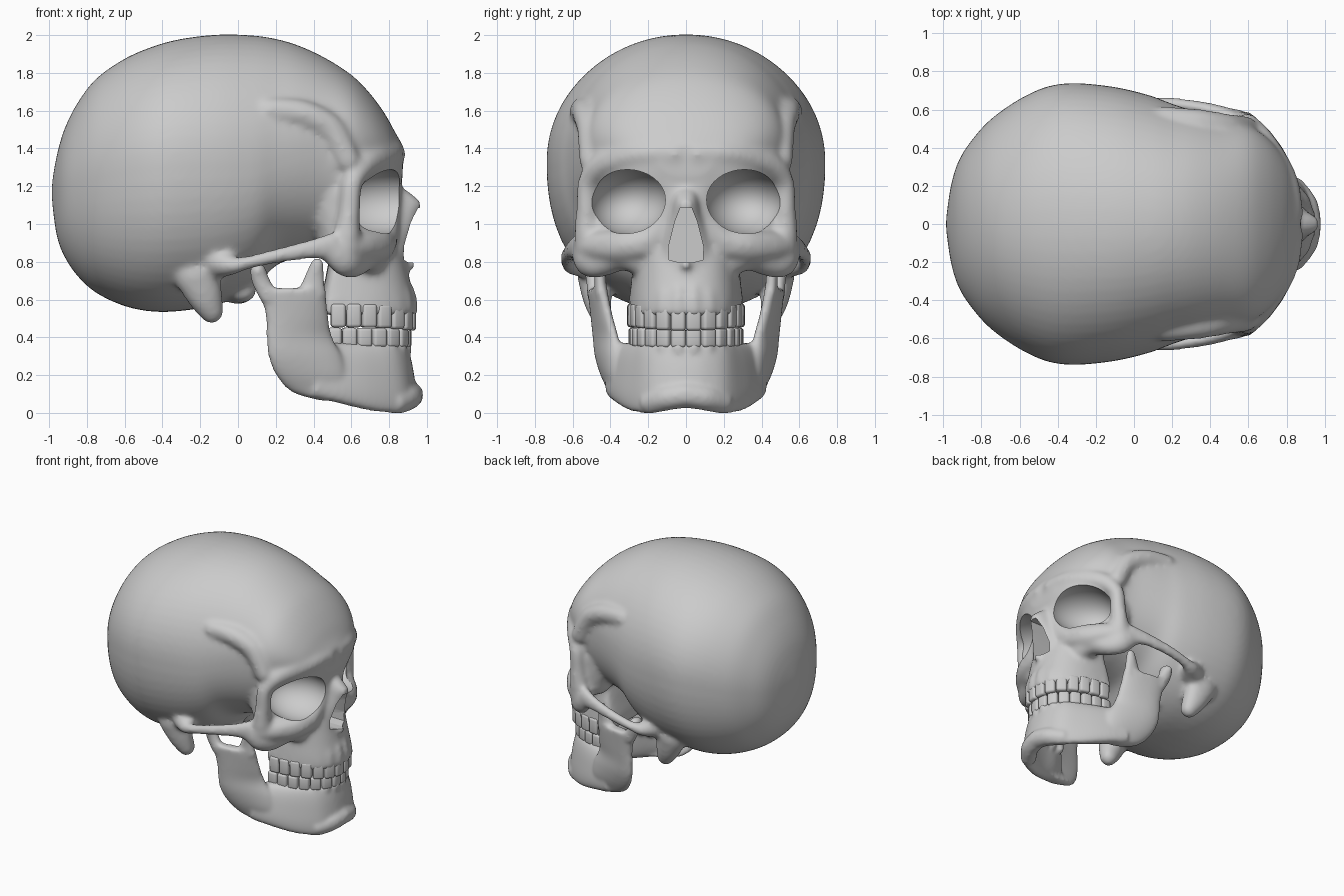
import bpy, bmesh, math
from mathutils import Vector, Matrix

if "Cube" in bpy.data.objects:
    bpy.data.objects.remove(bpy.data.objects["Cube"])


def spline(pts, n):
    """Catmull-Rom through tuples of any length."""
    out = []
    for i in range(len(pts) - 1):
        p0, p1, p2 = pts[max(i - 1, 0)], pts[i], pts[i + 1]
        p3 = pts[min(i + 2, len(pts) - 1)]
        for k in range(n):
            t = k / n
            out.append(tuple(0.5 * (2 * b + (c - a) * t + (2 * a - 5 * b + 4 * c - d) * t * t
                       + (3 * b - a - 3 * c + d) * t ** 3) for a, b, c, d in zip(p0, p1, p2, p3)))
    return out + [tuple(pts[-1])]


def superellipse(t, e):
    c, s = math.cos(t), math.sin(t)
    return math.copysign(abs(c) ** (2 / e), c), math.copysign(abs(s) ** (2 / e), s)


ANGLES = [2 * math.pi * i / 64 for i in range(64)]


def loft(bm, rings):
    rows = [[bm.verts.new(p) for p in r] for r in rings]
    n = len(rows[0])
    faces = [bm.faces.new((a[i], a[(i + 1) % n], b[(i + 1) % n], b[i]))
             for a, b in zip(rows, rows[1:]) for i in range(n)]
    faces += [bm.faces.new(rows[0][::-1]), bm.faces.new(rows[-1])]
    bmesh.ops.recalc_face_normals(bm, faces=faces)


def stroke(bm, pts, n=7):
    """Bony ridge: overlapping ellipsoids (x, y, z, rx, ry, rz), on both sides."""
    for p in spline([q if len(q) == 6 else q + (q[3], q[3]) for q in pts], n):
        for s in (1, -1):
            m = Matrix.Translation((p[0], p[1] * s, p[2])) @ Matrix.Diagonal((p[3], p[4], p[5], 1))
            bmesh.ops.create_icosphere(bm, subdivisions=2, radius=1, matrix=m)


def to_object(bm, name):
    me = bpy.data.meshes.new(name)
    bm.to_mesh(me)
    bm.free()
    ob = bpy.data.objects.new(name, me)
    bpy.context.collection.objects.link(ob)
    return ob


def shade(ob, deg):
    bpy.ops.object.select_all(action='DESELECT')
    ob.select_set(True)
    bpy.context.view_layer.objects.active = ob
    bpy.ops.object.shade_smooth_by_angle(angle=math.radians(deg))


def fuse(ob, voxel, smooth, cutter=None):
    """Melt overlapping parts to one skin, then cut the openings."""
    m = ob.modifiers.new("fuse", 'REMESH')
    m.mode, m.voxel_size = 'VOXEL', voxel
    m = ob.modifiers.new("soften", 'SMOOTH')
    m.factor, m.iterations = 0.5, smooth
    if cutter:
        m = ob.modifiers.new("openings", 'BOOLEAN')
        m.operation, m.object, m.solver = 'DIFFERENCE', cutter, 'EXACT'
    dg = bpy.context.evaluated_depsgraph_get()
    me = bpy.data.meshes.new_from_object(ob.evaluated_get(dg))
    ob.modifiers.clear()
    ob.data = me
    shade(ob, 40)


# braincase: x, half width, bottom, top, widest height
bm = bmesh.new()
case = [(-.985, .03, 1.12, 1.22, 1.17), (-.96, .2, .94, 1.36, 1.18), (-.92, .33, .83, 1.5, 1.2),
        (-.85, .44, .725, 1.64, 1.23), (-.75, .55, .635, 1.77, 1.26), (-.6, .655, .565, 1.875, 1.3),
        (-.45, .722, .536, 1.94, 1.32), (-.3, .738, .54, 1.98, 1.33), (-.1, .718, .575, 2.003, 1.33),
        (.08, .675, .66, 1.998, 1.33), (.2, .63, .78, 1.98, 1.36), (.32, .59, .82, 1.945, 1.4),
        (.46, .545, .84, 1.88, 1.43), (.6, .515, .88, 1.79, 1.43), (.7, .45, .92, 1.69, 1.42),
        (.78, .36, .98, 1.58, 1.39), (.835, .26, 1.1, 1.48, 1.36), (.872, .14, 1.25, 1.42, 1.35)]
rings = []
for x, w, lo, hi, mid in spline(case, 4):
    ring = []
    for a in ANGLES:
        c, s = superellipse(a, 2.05 if a < math.pi else 2.3)
        ring.append((x, w * c, mid + s * (hi - mid if s > 0 else mid - lo)))
    rings.append(ring)
loft(bm, rings)

# upper jaw block and nose bridge: z, front, half width, back
jaw = [(.52, .945, .3, .48), (.6, .935, .3, .48), (.7, .91, .29, .5), (.8, .885, .28, .52),
       (.92, .85, .27, .55), (1.1, .8, .2, .58)]
nose = [(.76, .895, .2, .6), (.88, .905, .185, .6), (.98, .935, .14, .6), (1.05, .955, .11, .6),
        (1.11, .972, .09, .6), (1.16, .92, .09, .6), (1.22, .848, .09, .6), (1.32, .87, .1, .6)]
for prof, e in ((jaw, 2.5), (nose, 2.4)):
    rings = []
    for z, f, w, b in spline(prof, 3):
        ring = []
        for a in ANGLES:
            c, s = superellipse(a, e)
            ring.append((b + c * (f - b if c > 0 else .04), w * s, z))
        rings.append(ring)
    loft(bm, rings)

# brow, temple line, eye rims, cheekbones
stroke(bm, [(.81, .06, 1.37, .08), (.785, .2, 1.37, .085), (.725, .33, 1.35, .085),
            (.66, .44, 1.31, .075), (.605, .515, 1.22, .06), (.59, .525, 1.07, .06), (.575, .52, .93, .075)])
stroke(bm, [(.16, .545, 1.6, .075), (.34, .525, 1.58, .08), (.49, .5, 1.5, .08), (.58, .5, 1.34, .07)])
stroke(bm, [(.57, .51, .88, .085), (.65, .43, .88, .09), (.72, .31, .885, .1), (.76, .18, .92, .09),
            (.81, .1, 1.06, .05), (.81, .08, 1.25, .06)])
stroke(bm, [(.48, .565, .87, .05, .045, .08), (.56, .525, .82, .075, .07, .1), (.62, .45, .795, .07, .07, .08),
            (.67, .34, .84, .09), (.7, .25, .82, .09)])
# bone behind the eye sockets
stroke(bm, [(.52, .4, 1.15, .13, .115, .28), (.55, .36, .93, .13, .15, .11)], 3)
# cheek arch with its root at the ear
stroke(bm, [(.5, .565, .88, .045, .045, .08), (.38, .603, .865, .045, .037, .055), (.2, .628, .83, .04, .037, .042),
            (.05, .625, .795, .04, .038, .038), (-.03, .6, .78, .055, .055, .05), (-.1, .53, .8, .09)], 9)
# ear process, skull base knobs, nose spine
stroke(bm, [(-.22, .5, .74, .13, .08, .11), (-.18, .475, .63, .1, .08, .1), (-.14, .455, .54, .068, .065, .07)])
stroke(bm, [(.02, .2, .65, .08, .07, .07), (.0, .08, .67, .1)], 4)
stroke(bm, [(.84, 0, .78, .045), (.915, 0, .785, .03)])


# tooth arches: centre x, length, half width
def arch(cx, a, b, n):
    pts = []
    for i in range(801):
        c, s = superellipse(math.pi * (i / 800 - .5), 2.3)
        pts.append(Vector((cx + a * c, b * s, 0)))
    d = [0]
    for p, q in zip(pts, pts[1:]):
        d.append(d[-1] + (q - p).length)
    step = d[-1] / n
    res = []
    for k in range(n):
        i = min(range(801), key=lambda j: abs(d[j] - (k + .5) * step))
        tan = pts[min(i + 4, 800)] - pts[max(i - 4, 0)]
        res.append((pts[i], math.atan2(tan.y, tan.x), step))
    return res


UPPER = arch(.49, .425, .265, 14)
LOWER = arch(.47, .42, .258, 14)
# tooth root ridges
for p, _, _ in UPPER:
    if p.y > 0:
        stroke(bm, [(p.x, p.y, .545, .045), (p.x - .01, p.y * .97, .63, .042), (p.x - .03, p.y * .92, .7, .02)], 4)
skull = to_object(bm, "skull")

# eye sockets and nose opening
bm = bmesh.new()
for s in (1, -1):
    m = Matrix.Translation((.75, .305 * s, 1.12)) @ Matrix.Rotation(-.1 * s, 4, 'Z') \
        @ Matrix.Rotation(-.15 * s, 4, 'X') @ Matrix.Diagonal((.27, .208, .172, 1))
    bmesh.ops.create_uvsphere(bm, u_segments=48, v_segments=32, radius=1, matrix=m)
half = [(.03, 1.085), (.06, 1.01), (.092, .88), (.09, .81), (.03, .795)]
outline = half + [(-y, z) for y, z in reversed(half)]
loft(bm, [[(x, y, z) for y, z in outline] for x in (.66, 1.1)])
cutter = to_object(bm, "opening_cutter")
cutter.hide_render = True
fuse(skull, .015, 16, cutter)
bpy.data.objects.remove(cutter)

# lower jaw body: bottom edge, top edge, half thickness
bm = bmesh.new()
side = [(.92, 0, .03, .865, 0, .37, .04), (.905, .1, .012, .855, .1, .37, .04),
        (.85, .2, -.003, .79, .195, .37, .045), (.7, .29, .012, .67, .25, .37, .052),
        (.54, .35, .05, .55, .29, .37, .06), (.4, .39, .085, .45, .34, .37, .055)]
full = [(a, -b, c, d, -e, f, t) for a, b, c, d, e, f, t in side[:0:-1]] + side
rings = []
for q in spline(full, 4):
    b, t = Vector(q[:3]), Vector(q[3:6])
    mid, up = (b + t) / 2, (t - b) / 2
    out = Vector((max(mid.x - .42, .05), mid.y, 0)).normalized() * q[6]
    rings.append([mid + up * superellipse(a, 2.8)[1] + out * superellipse(a, 2.8)[0] for a in ANGLES])
loft(bm, rings)
stroke(bm, [(.915, 0, .095, .07, .07, .07), (.9, .1, .08, .065, .07, .07), (.84, .19, .055, .06)])
for p, _, _ in LOWER:
    if p.y > 0:
        stroke(bm, [(p.x - .005, p.y, .345, .042), (p.x - .015, p.y * .98, .28, .035)], 3)

# lower jaw branches: height, back x, front x, back y, front y
branch = [(.065, .44, .58, .35, .32), (.11, .285, .58, .375, .335), (.2, .2, .57, .42, .36), (.3, .16, .55, .452, .365),
          (.4, .15, .5, .463, .375), (.5, .148, .48, .472, .405), (.6, .125, .47, .482, .43), (.66, .1, .46, .49, .44)]
for s in (1, -1):
    rings = []
    for z, xb, xf, yb, yf in spline(branch, 4):
        ring = []
        for a in ANGLES:
            c, t = superellipse(a, 2.6)
            u = (c + 1) / 2
            ring.append((xb + u * (xf - xb), s * (yb + (yf - yb) * u ** 1.6 + .042 * t), z))
        rings.append(ring)
    loft(bm, rings)
# jaw joint and front spur
stroke(bm, [(.16, .485, .62, .05, .04, .05), (.12, .49, .7, .05, .04, .05), (.105, .485, .755, .045, .06, .04)])
stroke(bm, [(.39, .45, .63, .08, .035, .05), (.405, .455, .72, .055, .033, .05), (.42, .465, .79, .035, .03, .035)])
fuse(to_object(bm, "lower_jaw"), .0125, 12)


# teeth
def teeth(name, row, z0, z1, curve):
    bm = bmesh.new()
    for p, ang, step in row:
        back = min(1, abs(p.y) / .25) ** 2
        thick = .055 + .04 * back
        m = Matrix.Translation((p.x, p.y, (z0 + z1) / 2 + curve * back)) @ Matrix.Rotation(ang, 4, 'Z') \
            @ Matrix.Diagonal((step * .98, thick, z1 - z0, 1))
        t = bmesh.new()
        bmesh.ops.create_cube(t, size=1, matrix=m)
        bmesh.ops.bevel(t, geom=t.edges[:], offset=.017, segments=3, profile=.5, affect='EDGES')
        tmp = bpy.data.meshes.new("tmp")
        t.to_mesh(tmp)
        t.free()
        bm.from_mesh(tmp)
        bpy.data.meshes.remove(tmp)
    shade(to_object(bm, name), 50)


teeth("upper_teeth", UPPER, .435, .56, .018)
teeth("lower_teeth", LOWER, .345, .447, .004)
